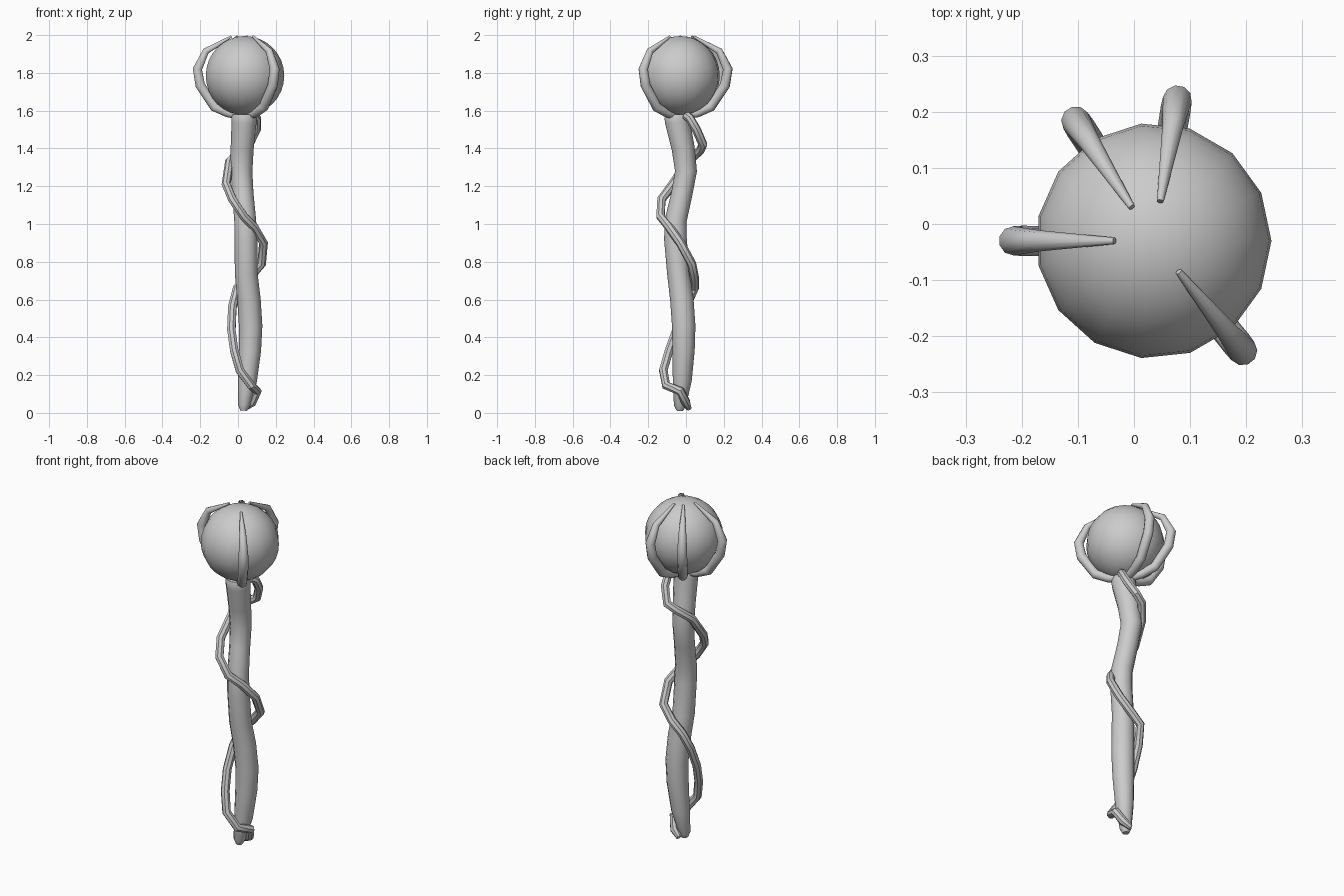
import bpy
import math


def tube(name, pts, sides_res):
    """Tapered tube along (x, y, z, radius) points, turned into a smooth mesh."""
    cu = bpy.data.curves.new(name, 'CURVE')
    cu.dimensions = '3D'
    cu.bevel_depth = 1.0
    cu.bevel_resolution = sides_res
    cu.use_fill_caps = True
    sp = cu.splines.new('POLY')
    sp.points.add(len(pts) - 1)
    for p, (x, y, z, r) in zip(sp.points, pts):
        p.co = (x, y, z, 1)
        p.radius = r
    ob = bpy.data.objects.new(name, cu)
    bpy.context.collection.objects.link(ob)
    bpy.ops.object.select_all(action='DESELECT')
    ob.select_set(True)
    bpy.context.view_layer.objects.active = ob
    bpy.ops.object.convert(target='MESH')
    bpy.ops.object.shade_smooth_by_angle(angle=math.radians(40))
    return bpy.context.object


CX, CY, CZ = 0.035, -0.03, 1.785

# Gnarled wooden shaft
tube("shaft", [
    (0.03, -0.032, 0.012, 0.018), (0.032, -0.032, 0.04, 0.032),
    (0.05, -0.02, 0.17, 0.050), (0.063, -0.013, 0.33, 0.059),
    (0.067, -0.012, 0.46, 0.062), (0.058, -0.022, 0.60, 0.062),
    (0.043, -0.04, 0.74, 0.060), (0.042, -0.056, 0.92, 0.060),
    (0.038, -0.054, 1.02, 0.058), (0.026, -0.022, 1.16, 0.056),
    (0.018, 0.0, 1.28, 0.058), (0.022, -0.015, 1.40, 0.061),
    (0.032, -0.045, 1.54, 0.066), (0.032, -0.047, 1.562, 0.067),
    (0.032, -0.047, 1.58, 0.062)], 4)

# Vine spiralling round the shaft
vine = [
    (0.035, 0.015, 0.025), (0.075, 0.0, 0.055), (0.102, -0.03, 0.115),
    (0.07, -0.105, 0.145), (0.01, -0.12, 0.225), (-0.02, -0.09, 0.33),
    (-0.035, -0.05, 0.44), (-0.03, 0.0, 0.56), (-0.005, 0.045, 0.66),
    (0.06, 0.045, 0.715), (0.125, 0.03, 0.79), (0.135, -0.03, 0.90),
    (0.085, -0.09, 0.985), (0.03, -0.135, 1.04), (-0.03, -0.13, 1.13),
    (-0.063, -0.07, 1.21), (-0.045, 0.01, 1.33), (0.01, 0.075, 1.39),
    (0.06, 0.09, 1.42), (0.098, 0.055, 1.50), (0.10, 0.02, 1.56),
    (0.085, 0.0, 1.575)]
tube("vine", [(*p, 0.015 if i == 0 else 0.024) for i, p in enumerate(vine)], 2)

# Orb
bpy.ops.mesh.primitive_uv_sphere_add(segments=15, ring_count=16, radius=0.21,
                                     location=(CX, CY, CZ),
                                     rotation=(0, 0, -math.pi / 2))
orb = bpy.context.object
orb.name = "orb"
bpy.ops.object.shade_smooth()

# Claws gripping the orb: (distance from axis, height, radius)
profile = [(0.03, 1.575, 0.022), (0.09, 1.588, 0.024), (0.16, 1.62, 0.026),
           (0.235, 1.735, 0.027), (0.25, 1.82, 0.026), (0.205, 1.915, 0.019),
           (0.07, 1.993, 0.006)]
claws = [(180, 1.0), (123, 1.02), (80.5, 1.02), (-51, 1.01)]
for n, (deg, reach) in enumerate(claws, 1):
    a = math.radians(deg)
    tube(f"claw_{n}", [(CX + d * reach * math.cos(a), CY + d * reach * math.sin(a), z, r)
                       for d, z, r in profile], 3)
